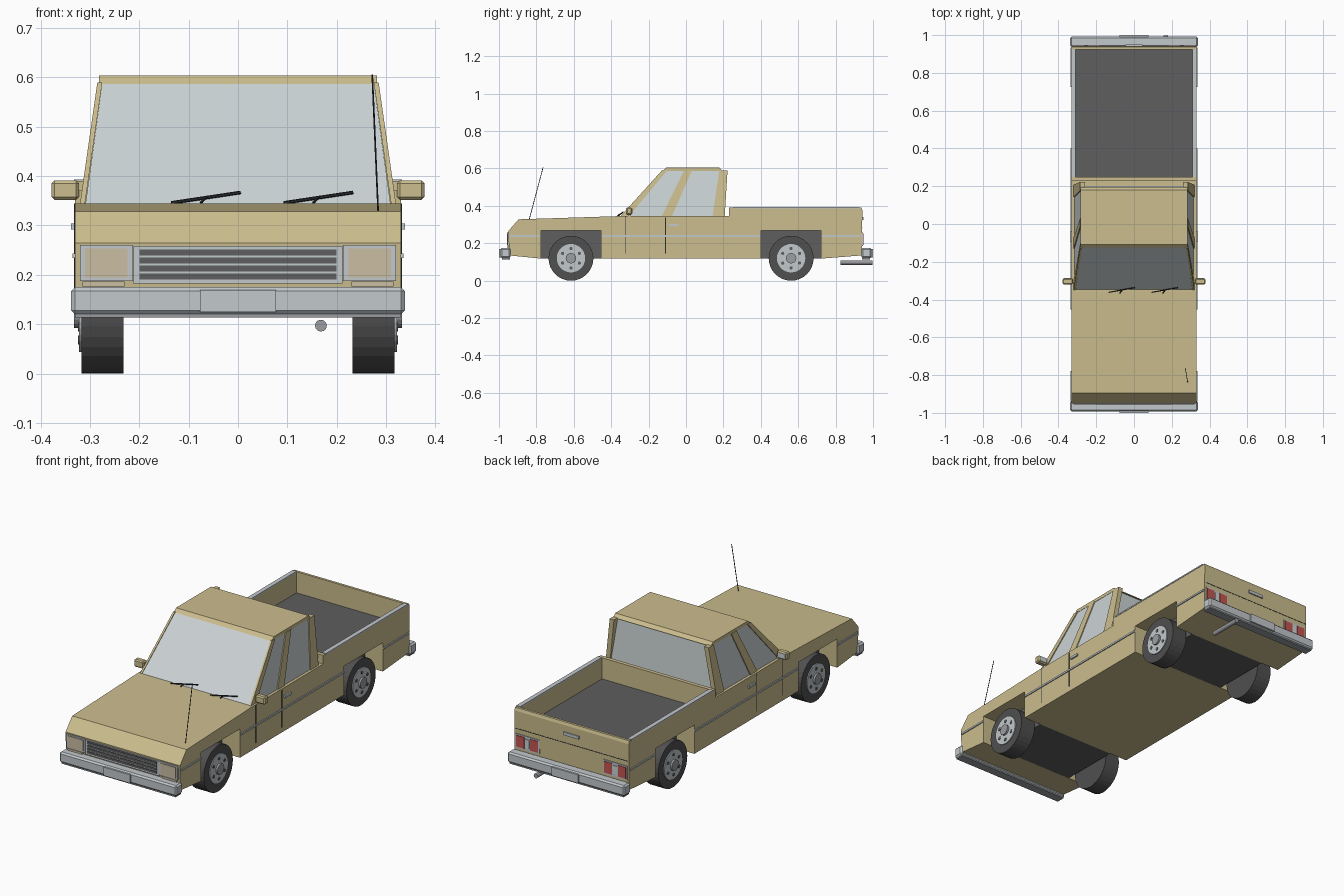
import bpy, bmesh, math
from mathutils import Vector, Matrix

cube = bpy.data.objects.get("Cube")
if cube:
    bpy.data.objects.remove(cube, do_unlink=True)


def material(name, r, g, b):
    m = bpy.data.materials.new(name)
    m.use_nodes = True
    m.diffuse_color = (r, g, b, 1)
    m.node_tree.nodes["Principled BSDF"].inputs["Base Color"].default_value = (r, g, b, 1)
    return m


TAN = material("tan paint", 0.60, 0.51, 0.27)
GLASS = material("pale glass", 0.60, 0.65, 0.66)
CHROME = material("light grey metal", 0.54, 0.58, 0.60)
DARK = material("dark grey liner", 0.115, 0.112, 0.115)
RUBBER = material("tyre rubber", 0.08, 0.08, 0.08)
BLACK = material("black trim", 0.025, 0.027, 0.03)
RED = material("red lens", 0.55, 0.09, 0.08)
LAMP = material("warm lamp lens", 0.60, 0.51, 0.36)
STEEL = material("mid grey steel", 0.33, 0.34, 0.36)


def finish(name, bm, mat):
    bmesh.ops.recalc_face_normals(bm, faces=bm.faces)
    me = bpy.data.meshes.new(name)
    bm.to_mesh(me)
    bm.free()
    me.materials.append(mat)
    ob = bpy.data.objects.new(name, me)
    bpy.context.collection.objects.link(ob)
    return ob


def slab(name, points, offset, mat):
    """Polygon extruded along an offset."""
    bm = bmesh.new()
    face = bm.faces.new([bm.verts.new(p) for p in points])
    new = bmesh.ops.extrude_face_region(bm, geom=[face], use_keep_orig=True)["geom"]
    bmesh.ops.translate(bm, vec=offset, verts=[v for v in new if isinstance(v, bmesh.types.BMVert)])
    return finish(name, bm, mat)


def box(name, x0, x1, y0, y1, z0, z1, mat, bevel=0):
    ob = slab(name, [(x0, y0, z0), (x1, y0, z0), (x1, y1, z0), (x0, y1, z0)], (0, 0, z1 - z0), mat)
    if bevel:
        mod = ob.modifiers.new("bevel", "BEVEL")
        mod.width, mod.segments = bevel, 1
    return ob


def rod(name, a, b, radius, mat, sides=12):
    """Cylinder between two points."""
    a, b = Vector(a), Vector(b)
    turn = (b - a).to_track_quat("Z", "Y").to_matrix().to_4x4()
    bm = bmesh.new()
    bmesh.ops.create_cone(bm, cap_ends=True, segments=sides, radius1=radius, radius2=radius,
                          depth=(b - a).length, matrix=Matrix.Translation((a + b) / 2) @ turn)
    return finish(name, bm, mat)


W = 0.33             # half width of body
BELT, EAVE = 0.345, 0.59
FLOOR, RAIL = 0.28, 0.39
AXLES = {"front": -0.615, "rear": 0.562}
ARCH, ARCH_TOP = 0.16, 0.268

# Body: side profile with wheel arches and bed well
profile = [(-0.945, 0.135), (-0.95, 0.265), (-0.895, 0.328), (-0.36, BELT), (0.23, BELT),
           (0.23, RAIL), (0.25, RAIL), (0.25, FLOOR), (0.925, FLOOR), (0.925, RAIL),
           (0.938, RAIL), (0.943, 0.375), (0.94, 0.135)]
for axle in (AXLES["rear"], AXLES["front"]):
    profile += [(axle + ARCH, 0.118), (axle + ARCH, ARCH_TOP),
                (axle - ARCH, ARCH_TOP), (axle - ARCH, 0.118)]
body = slab("body", [(-W, y, z) for y, z in profile], (2 * W, 0, 0), TAN)
body.data.materials.append(DARK)
for f in body.data.polygons:
    if f.normal.z > 0.9 and abs(f.center.z - FLOOR) < 0.001:
        f.material_index = 1

# Wheel well blocks between the wheels
for end, axle in AXLES.items():
    box(end + "_wheel_well", -0.226, 0.226, axle - ARCH, axle + ARCH, 0.119, ARCH_TOP, DARK)

# Cab roof
slab("roof", [(-0.282, y, z) for y, z in
              [(-0.125, 0.587), (-0.108, 0.604), (0.18, 0.604), (0.197, 0.587)]], (0.564, 0, 0), TAN)


def side_x(z):
    return 0.32 - (z - BELT) * 0.143


def cab_panel(name, s, low, high, inset, thick, mat):
    """Leaning side panel given its y range at belt and eave."""
    xb, xt = s * (side_x(BELT) - inset), s * (side_x(EAVE) - inset)
    slab(name, [(xb, low[0], BELT), (xb, low[1], BELT), (xt, high[1], EAVE), (xt, high[0], EAVE)],
         (-s * thick, 0, 0), mat)


def cross_panel(name, yb, yt, xb, xt, mat):
    slab(name, [(-xb, yb, BELT), (xb, yb, BELT), (xt, yt, EAVE), (-xt, yt, EAVE)], (0, 0.006, 0), mat)


cross_panel("windshield", -0.348, -0.122, 0.309, 0.275, GLASS)
cross_panel("rear_window", 0.196, 0.184, 0.307, 0.272, GLASS)

for s, side in ((1, "left"), (-1, "right")):
    cab_panel(side + "_front_pillar", s, (-0.35, -0.305), (-0.128, -0.1), 0, 0.01, TAN)
    cab_panel(side + "_middle_pillar", s, (-0.13, -0.075), (-0.01, 0.032), 0, 0.014, TAN)
    cab_panel(side + "_rear_pillar", s, (0.142, 0.207), (0.178, 0.222), 0, 0.025, TAN)
    cab_panel(side + "_front_window", s, (-0.31, -0.12), (-0.11, 0.0), 0.005, 0.004, GLASS)
    cab_panel(side + "_rear_side_window", s, (-0.085, 0.15), (0.025, 0.185), 0.005, 0.004, GLASS)

    def sbox(name, x0, x1, *rest):
        return box(side + "_" + name, min(s * x0, s * x1), max(s * x0, s * x1), *rest)

    # Bed sides and rails
    sbox("bed_side", 0.31, W, 0.25, 0.925, FLOOR - 0.002, RAIL - 0.004, TAN)
    sbox("bed_rail", 0.309, W + 0.002, 0.25, 0.925, RAIL - 0.004, RAIL + 0.003, CHROME)
    # Side trim, door seams and handle
    for i, (y0, y1) in enumerate([(-0.94, -0.778), (-0.452, 0.4), (0.724, 0.935)]):
        sbox("trim_%d" % i, W, W + 0.005, y0, y1, 0.234, 0.243, CHROME)
    for i, (y, top) in enumerate([(-0.325, BELT), (-0.11, 0.338)]):
        sbox("door_seam_%d" % i, W, W + 0.002, y - 0.002, y + 0.002, 0.145, top, BLACK)
    sbox("door_handle", W, W + 0.008, -0.092, -0.04, 0.292, 0.304, CHROME)
    # Mirror
    sbox("mirror", 0.322, 0.378, -0.32, -0.288, 0.352, 0.391, TAN, 0.006)
    sbox("mirror_arm", 0.305, 0.33, -0.31, -0.296, 0.342, 0.372, TAN)
    sbox("mirror_glass", 0.328, 0.372, -0.288, -0.286, 0.358, 0.385, GLASS)
    # Headlamp and turn lamp
    sbox("headlamp_frame", 0.213, 0.32, -0.955, -0.944, 0.188, 0.26, CHROME)
    sbox("headlamp", 0.224, 0.31, -0.958, -0.95, 0.195, 0.253, LAMP)
    sbox("turn_lamp", 0.23, 0.315, -0.955, -0.944, 0.176, 0.186, LAMP)
    # Tail lamp
    sbox("tail_lamp_frame", 0.185, 0.322, 0.935, 0.945, 0.185, 0.258, CHROME)
    sbox("tail_lamp_outer", 0.27, 0.316, 0.94, 0.948, 0.192, 0.251, RED)
    sbox("tail_lamp_inner", 0.191, 0.236, 0.94, 0.948, 0.192, 0.251, RED)
    sbox("reverse_lamp", 0.241, 0.265, 0.94, 0.948, 0.2, 0.243, GLASS)

    # Wheels
    for end, y in AXLES.items():
        name = side + "_" + end

        def disc(part, x0, x1, dy, dz, r, mat, n):
            rod(name + part, (s * x0, y + dy, 0.12 + dz), (s * x1, y + dy, 0.12 + dz), r, mat, n)

        disc("_tyre", 0.232, 0.317, 0, 0, 0.12, RUBBER, 32)
        disc("_rim", 0.3, 0.322, 0, 0, 0.076, CHROME, 32)
        disc("_hub", 0.3, 0.332, 0, 0, 0.028, STEEL, 16)
        for k in range(6):
            a = k * math.pi / 3 + math.pi / 6
            disc("_rim_hole_%d" % k, 0.318, 0.324, 0.052 * math.cos(a), 0.052 * math.sin(a), 0.009, DARK, 8)

# Grille with slots
box("grille_frame", -0.212, 0.212, -0.955, -0.944, 0.182, 0.258, CHROME)
for i in range(5):
    z = 0.191 + i * 0.0162
    if i < 4:
        box("grille_slot_%d" % i, -0.2, 0.2, -0.958, -0.95, z, z + 0.0115, DARK)
    else:
        box("grille_slot_top", -0.2, 0.2, -0.958, -0.95, z - 0.0016, z - 0.001, DARK)

# Bumpers and number plates
for end, d in (("front", -1), ("rear", 1)):
    def ybox(name, x, ya, yb, z0, z1, mat, bevel=0):
        box(end + name, -x, x, min(d * ya, d * yb), max(d * ya, d * yb), z0, z1, mat, bevel)
    ybox("_bumper", 0.338, 0.938, 0.992, 0.12, 0.175, CHROME, 0.008)
    ybox("_bumper_lip", 0.33, 0.94, 0.985, 0.114, 0.121, STEEL)
    ybox("_plate", 0.077, 0.99, 1.0, 0.125, 0.169, CHROME)

# Tailgate seam and handle
box("tailgate_seam", -0.325, 0.325, 0.938, 0.943, 0.282, 0.285, BLACK)
box("tailgate_handle", -0.045, 0.045, 0.938, 0.949, 0.325, 0.341, CHROME)

# Exhaust, antenna and wipers
rod("exhaust_pipe", (0.168, 0.825, 0.097), (0.168, 0.998, 0.097), 0.012, STEEL)
rod("antenna", (0.284, -0.838, 0.328), (0.272, -0.764, 0.606), 0.0018, BLACK, 6)
for i, x in enumerate((-0.135, 0.093)):
    rod("wiper_blade_%d" % i, (x, -0.362, 0.346), (x + 0.14, -0.337, 0.367), 0.0035, BLACK, 6)
    rod("wiper_arm_%d" % i, (x + 0.06, -0.366, 0.346), (x + 0.07, -0.352, 0.358), 0.003, BLACK, 6)
